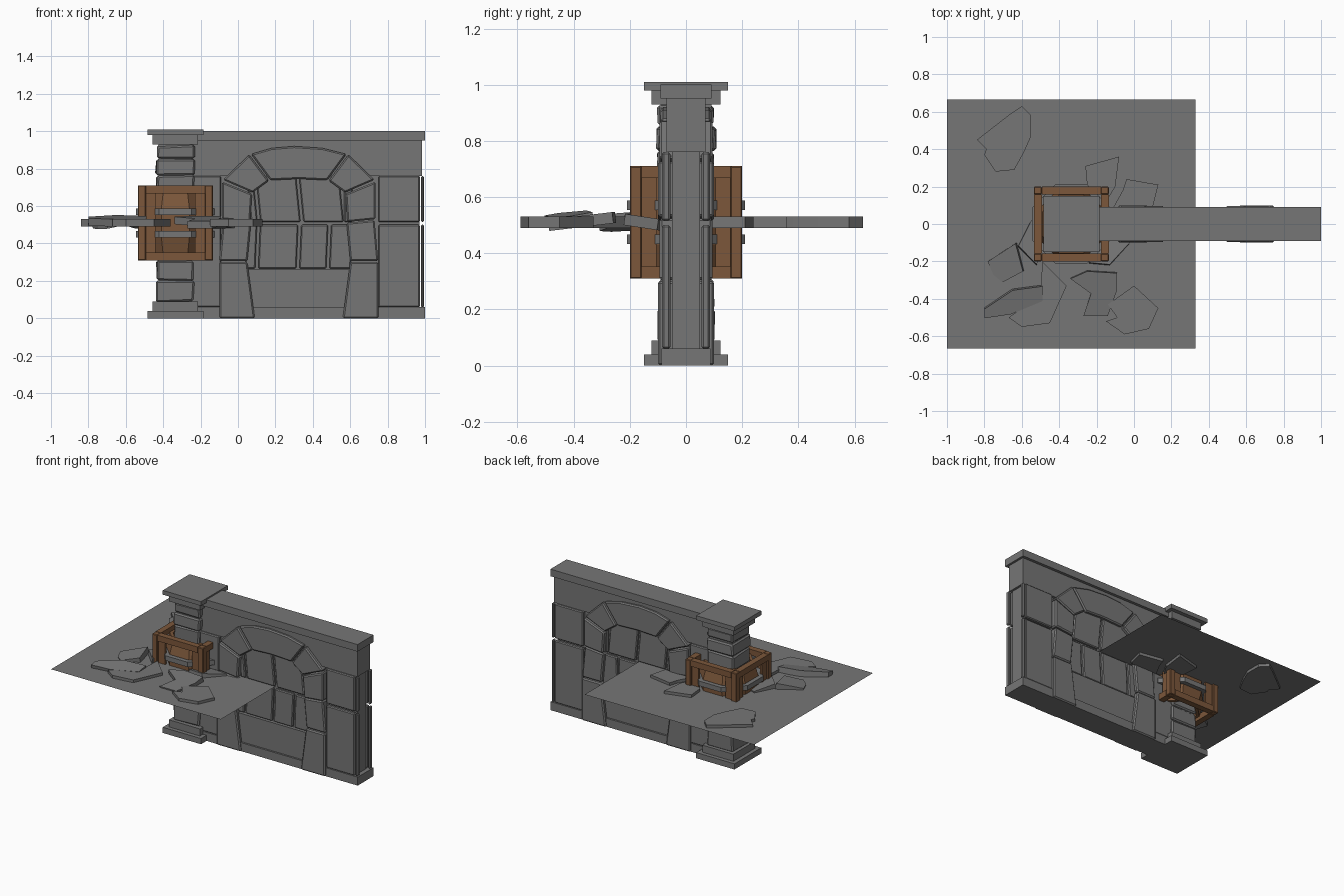
import bpy, bmesh, math, random
from mathutils import Matrix, Vector

random.seed(4)
cube = bpy.data.objects.get("Cube")
if cube:
    bpy.data.objects.remove(cube, do_unlink=True)


def material(name, colour):
    m = bpy.data.materials.new(name)
    m.use_nodes = True
    m.diffuse_color = (*colour, 1)
    bsdf = next(n for n in m.node_tree.nodes if n.type == 'BSDF_PRINCIPLED')
    bsdf.inputs["Base Color"].default_value = (*colour, 1)
    bsdf.inputs["Roughness"].default_value = 0.9
    return m


STONE = material("grey stone", (0.18, 0.18, 0.18))
WOOD = material("brown wood", (0.2, 0.095, 0.043))
PX = -0.335  # pillar centre


def finish(name, bm, mat, bevel=0):
    bmesh.ops.recalc_face_normals(bm, faces=bm.faces)
    mesh = bpy.data.meshes.new(name)
    bm.to_mesh(mesh)
    bm.free()
    mesh.materials.append(mat)
    ob = bpy.data.objects.new(name, mesh)
    bpy.context.collection.objects.link(ob)
    if bevel:
        mod = ob.modifiers.new("chamfer", 'BEVEL')
        mod.width = bevel
        mod.segments = 1
    return ob


def prism(name, pts, lo, hi, mat, upright=False, bevel=0):
    """Extrude an outline along z, or along y when upright."""
    bm = bmesh.new()
    place = (lambda a, b, t: (a, t, b)) if upright else (lambda a, b, t: (a, b, t))
    low = [bm.verts.new(place(a, b, lo)) for a, b in pts]
    high = [bm.verts.new(place(a, b, hi)) for a, b in pts]
    bm.faces.new(low)
    bm.faces.new(high)
    n = len(pts)
    for i in range(n):
        j = (i + 1) % n
        bm.faces.new((low[i], low[j], high[j], high[i]))
    return finish(name, bm, mat, bevel)


def box(name, x0, x1, y0, y1, z0, z1, mat=STONE, bevel=0):
    return prism(name, [(x0, y0), (x1, y0), (x1, y1), (x0, y1)], z0, z1, mat, bevel=bevel)


def wall_block(name, pts, depth, bevel=0.006):
    return prism(name, pts, -depth, depth, STONE, True, bevel)


# Ground sheet
bm = bmesh.new()
bm.faces.new([bm.verts.new(p) for p in
              ((-1, -0.665, 0.51), (0.33, -0.665, 0.51), (0.33, 0.665, 0.51), (-1, 0.665, 0.51))])
finish("ground_sheet", bm, STONE)

# Wall core, base and coping
box("wall_core", PX, 0.97, -0.05, 0.05, 0.01, 0.96)
box("wall_base", PX, 1, -0.088, 0.088, 0, 0.06)
box("wall_upper_band", PX, 0.985, -0.07, 0.07, 0.76, 0.96)
box("wall_coping", PX, 1, -0.09, 0.09, 0.95, 1)
box("wall_lower_band", 0.05, 0.62, -0.075, 0.075, 0.05, 0.26)

# Facing blocks on both sides of the arch, front and back
for side in (-1, 1):
    near, far = sorted((side * 0.056, side * 0.085))
    for tag, x0, x1 in (("right", PX, -0.09), ("left", 0.75, 0.972), ("end", 0.978, 0.995)):
        box(f"{tag}_lower_facing", x0, x1, near, far, 0.06, 0.5, bevel=0.006)
        box(f"{tag}_upper_facing", x0, x1, near, far, 0.515, 0.76, bevel=0.006)

# Recessed stones inside the arch
splits = [0.04, 0.11, 0.33, 0.49, 0.62]
for i in range(4):
    a, b = splits[i] + 0.008, splits[i + 1] - 0.008
    wall_block("arch_lower_infill", [(a - 0.01, 0.265), (b - 0.01, 0.265), (b, 0.5), (a, 0.5)], 0.068)
tops = [0.05, 0.1, 0.33, 0.56, 0.62]
for i in range(4):
    a, b = tops[i] + 0.008, tops[i + 1] - 0.008
    lean = 0.012 if i < 3 else 0
    wall_block("arch_upper_infill", [(a + lean, 0.515), (b + lean, 0.515), (b - lean, 0.76), (a - lean, 0.76)], 0.068)

# Arch stones, mirrored about the arch centre
stones = {
    "arch_foot": ([(-0.1, 0), (0.09, 0), (0.05, 0.3), (-0.1, 0.3)], 0.1),
    "arch_leg": ([(-0.1, 0.305), (0.05, 0.305), (0.07, 0.51), (-0.08, 0.525)], 0.094),
    "arch_shoulder": ([(-0.085, 0.53), (0.065, 0.515), (0.075, 0.665), (-0.085, 0.73)], 0.1),
    "arch_haunch": ([(-0.08, 0.74), (0.078, 0.672), (0.165, 0.735), (0.06, 0.875)], 0.095),
}
for name, (pts, depth) in stones.items():
    wall_block("right_" + name, pts, depth, 0.008)
    wall_block("left_" + name, [(0.65 - x, z) for x, z in reversed(pts)], depth, 0.008)
wall_block("arch_keystone", [(0.173, 0.738), (0.325, 0.745), (0.477, 0.738), (0.58, 0.878),
                             (0.45, 0.91), (0.3, 0.92), (0.18, 0.91), (0.07, 0.878)], 0.09, 0.008)

# Pillar plinth and capital
for name, half, z0, z1 in (("pillar_plinth", 0.15, 0, 0.04), ("pillar_plinth_step", 0.122, 0.04, 0.09),
                           ("pillar_capital_step", 0.122, 0.93, 0.98), ("pillar_capital", 0.15, 0.98, 1.01)):
    box(name, PX - half, PX + half, -half, half, z0, z1)

# Pillar shaft of rough stacked blocks
box("pillar_core", PX - 0.09, PX + 0.09, -0.09, 0.09, 0.05, 0.95)
courses = [0.085, 0.2, 0.31, 0.5, 0.66, 0.765, 0.85, 0.925]
for z0, z1 in zip(courses, courses[1:]):
    r = random.uniform(0.098, 0.106)
    ob = box("pillar_block", PX - r, PX + r, -r, r, z0 + 0.003, z1 - 0.003, bevel=0.009)
    for v in ob.data.vertices:
        v.co += Vector([random.uniform(-0.005, 0.005) for _ in range(3)])


def octagon_band(name, rings, mat):
    """Eight-sided ring swept through a closed list of (half width, height)."""
    bm = bmesh.new()
    loops = []
    for half, z in rings:
        r = half / math.cos(math.pi / 8)
        loops.append([bm.verts.new((PX + r * math.cos(math.pi * (k + 0.5) / 4),
                                    r * math.sin(math.pi * (k + 0.5) / 4), z)) for k in range(8)])
    for i, a in enumerate(loops):
        b = loops[(i + 1) % len(loops)]
        for k in range(8):
            j = (k + 1) % 8
            bm.faces.new((a[k], a[j], b[j], b[k]))
    return finish(name, bm, mat)


# Barrel of staves with two stone-grey straps
octagon_band("collar_staves", [(0.155, 0.33), (0.18, 0.43), (0.18, 0.59), (0.155, 0.68),
                               (0.135, 0.68), (0.135, 0.33)], WOOD)
for z in (0.45, 0.57):
    octagon_band("collar_strap", [(0.21, z - 0.017), (0.21, z + 0.017), (0.175, z + 0.017), (0.175, z - 0.017)], STONE)

# Square timber frame around the pillar
H, W = 0.2, 0.042
for sx in (-1, 1):
    for sy in (-1, 1):
        cx, cy = PX + sx * (H - W / 2), sy * (H - W / 2)
        h = W / 2
        box("frame_post", cx - h, cx + h, cy - h, cy + h, 0.31, 0.71, WOOD, 0.004)
for z in (0.31, 0.71 - W):
    for s in (-1, 1):
        lo, hi = sorted((s * (H - W), s * H))
        box("frame_cross_rail", PX - H + W, PX + H - W, lo, hi, z, z + W, WOOD)
        box("frame_side_rail", PX + lo, PX + hi, W - H, H - W, z, z + W, WOOD)
# Narrow boards set back beside each post
for s in (-1, 1):
    for t in (-1, 1):
        d0, d1 = sorted((s * 0.17, s * 0.187))
        e0, e1 = sorted((t * 0.105, t * 0.16))
        box("frame_front_board", PX + e0, PX + e1, d0, d1, 0.35, 0.67, WOOD)
        box("frame_side_board", PX + d0, PX + d1, e0, e1, 0.35, 0.67, WOOD)

# Broken paving slabs: outline, tilt about x and y, lift
slabs = [
    ([(-.6, .63), (-.55, .58), (-.55, .47), (-.59, .38), (-.64, .29), (-.74, .28),
      (-.8, .37), (-.79, .4), (-.84, .45), (-.66, .59)], 0, 0, 0),
    ([(-.26, .31), (-.08, .36), (-.1, .2), (-.16, .1), (-.25, .2)], 0, 0, 0),
    ([(-.04, .24), (.13, .21), (.1, .09), (-.11, .09), (-.06, .18)], 0, 0, 0),
    ([(-.78, -.2), (-.63, -.1), (-.59, -.25), (-.7, -.31), (-.75, -.27)], .12, -.15, 0),
    ([(-.8, -.5), (-.8, -.45), (-.65, -.35), (-.49, -.33), (-.49, -.41), (-.66, -.48)], .18, .06, .01),
    ([(-.49, -.2), (-.36, -.33), (-.45, -.53), (-.6, -.55), (-.67, -.5), (-.5, -.38)], 0, 0, 0),
    ([(-.34, -.29), (-.25, -.25), (-.09, -.26), (-.09, -.35), (-.14, -.49), (-.27, -.49), (-.23, -.37)], .12, 0, .005),
    ([(0, -.33), (.13, -.45), (.08, -.56), (-.05, -.59), (-.15, -.52), (-.09, -.5), (-.14, -.43)], 0, 0, 0),
    ([(-.24, -.21), (-.13, -.22), (-.02, -.1), (-.15, -.08)], -.15, 0, 0),
    ([(-.62, -.12), (-.52, -.22), (-.5, .0), (-.55, .02)], -.1, .1, 0),
]
for pts, tilt_x, tilt_y, lift in slabs:
    ob = prism("paving_slab", pts, 0.49, 0.53, STONE)
    n = len(pts)
    c = Vector((sum(p[0] for p in pts) / n, sum(p[1] for p in pts) / n, 0.51))
    ob.data.transform(Matrix.Translation(c + Vector((0, 0, lift))) @ Matrix.Rotation(tilt_x, 4, 'X')
                      @ Matrix.Rotation(tilt_y, 4, 'Y') @ Matrix.Translation(-c))
